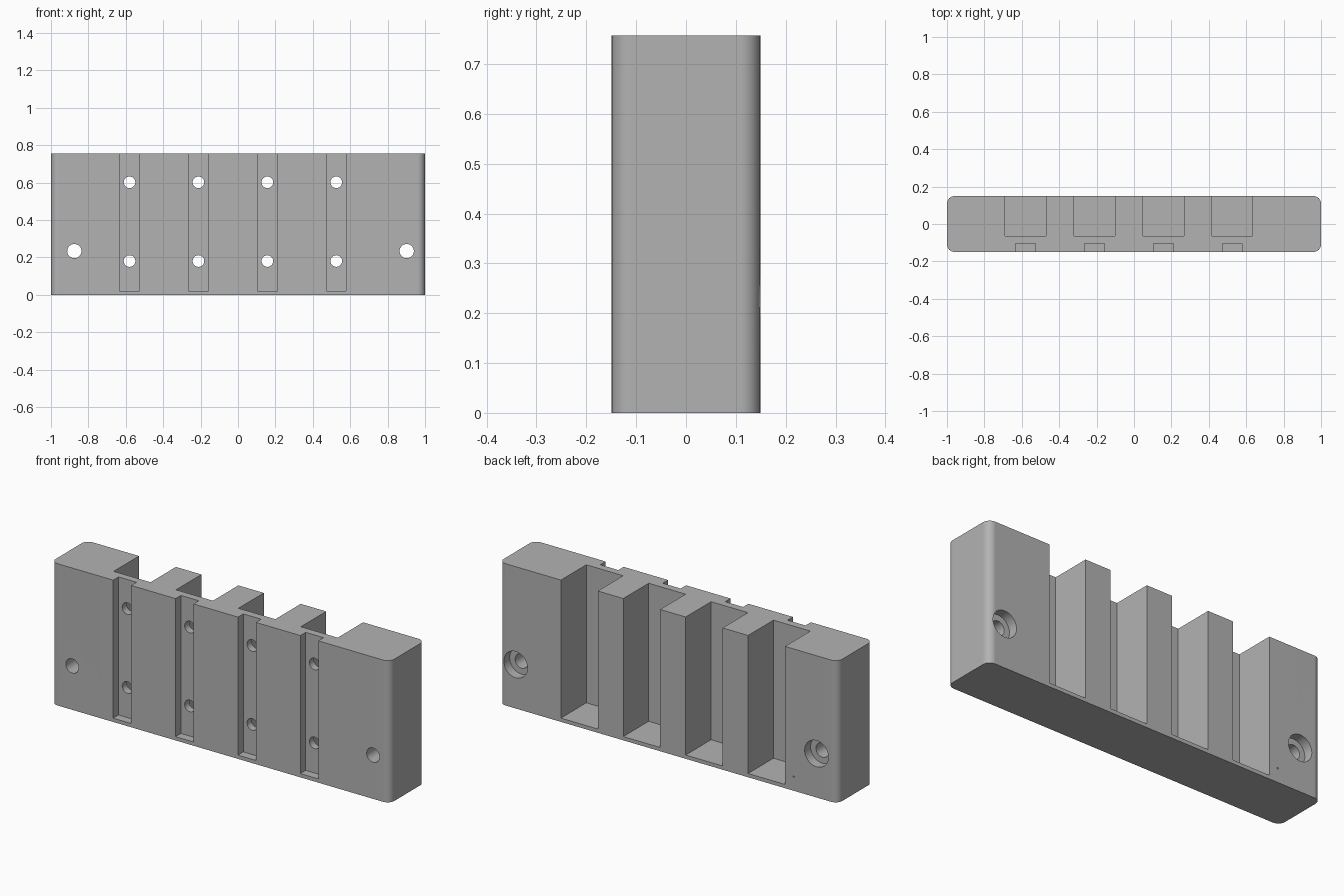
import bpy, bmesh, math
from mathutils import Matrix, Vector

default = bpy.data.objects.get("Cube")
if default:
    bpy.data.objects.remove(default, do_unlink=True)

W, D, H = 1.0, 0.149, 0.757           # half width, half depth, height
PITCH, FLOOR, OVER = 0.3685, 0.02, 0.1
LANES = [-0.58 + PITCH * i for i in range(4)]
MOUNTS = [(-0.875, 0.234), (0.902, 0.234)]

grey = bpy.data.materials.new("matte grey")
grey.use_nodes = True
colour = (0.45, 0.45, 0.45, 1)
grey.diffuse_color = colour
grey.node_tree.nodes["Principled BSDF"].inputs["Base Color"].default_value = colour


def add_box(bm, low, high):
    low, high = Vector(low), Vector(high)
    matrix = Matrix.Translation((low + high) / 2) @ Matrix.Diagonal((*(high - low), 1))
    return bmesh.ops.create_cube(bm, size=1, matrix=matrix)["verts"]


def add_hole(bm, x, z, radius, y0, y1):
    matrix = Matrix.Translation((x, (y0 + y1) / 2, z)) @ Matrix.Rotation(math.pi / 2, 4, "X")
    bmesh.ops.create_cone(bm, cap_ends=True, segments=48, radius1=radius,
                          radius2=radius, depth=y1 - y0, matrix=matrix)


def make_object(name, bm):
    mesh = bpy.data.meshes.new(name)
    bm.to_mesh(mesh)
    bm.free()
    mesh.materials.append(grey)
    obj = bpy.data.objects.new(name, mesh)
    bpy.context.collection.objects.link(obj)
    return obj


# Block with rounded upright edges
bm = bmesh.new()
add_box(bm, (-W, -D, 0), (W, D, H))
uprights = [e for e in bm.edges if abs(e.verts[0].co.z - e.verts[1].co.z) > 0.1]
bmesh.ops.bevel(bm, geom=uprights, offset=0.04, segments=10, profile=0.5, affect="EDGES")
block = make_object("rack_block", bm)
bpy.context.view_layer.objects.active = block
block.select_set(True)


def cut(name, bm):
    cutter = make_object(name, bm)
    cutter.hide_render = True
    mod = block.modifiers.new(name, "BOOLEAN")
    mod.operation, mod.solver, mod.object = "DIFFERENCE", "EXACT", cutter
    bpy.ops.object.modifier_apply(modifier=mod.name)
    bpy.data.objects.remove(cutter, do_unlink=True)


# Deep pockets open to the back and top
bm = bmesh.new()
for x in LANES:
    add_box(bm, (x - 0.109, -0.065, FLOOR), (x + 0.109, D + OVER, H + OVER))
cut("back_pockets", bm)

# Narrow grooves in the front, open at the top
bm = bmesh.new()
for x in LANES:
    add_box(bm, (x - 0.053, -D - OVER, FLOOR), (x + 0.053, -0.104, H + OVER))
cut("front_grooves", bm)

# Screw holes between grooves and pockets, and mounting holes
bm = bmesh.new()
for x in LANES:
    for z in (0.181, 0.602):
        add_hole(bm, x, z, 0.031, -D - OVER, 0)
for x, z in MOUNTS:
    add_hole(bm, x, z, 0.038, -D - OVER, D + OVER)
cut("through_holes", bm)

# Counterbores and a pinhole in the back
bm = bmesh.new()
for x, z in MOUNTS:
    add_hole(bm, x, z, 0.07, D - 0.05, D + OVER)
add_hole(bm, -0.74, 0.075, 0.004, D - 0.01, D + OVER)
cut("back_counterbores", bm)

# Smooth rounded surfaces while keeping flats crisp
bpy.ops.object.shade_smooth_by_angle(angle=math.radians(30))
weighted = block.modifiers.new("weighted_normals", "WEIGHTED_NORMAL")
weighted.keep_sharp = True
